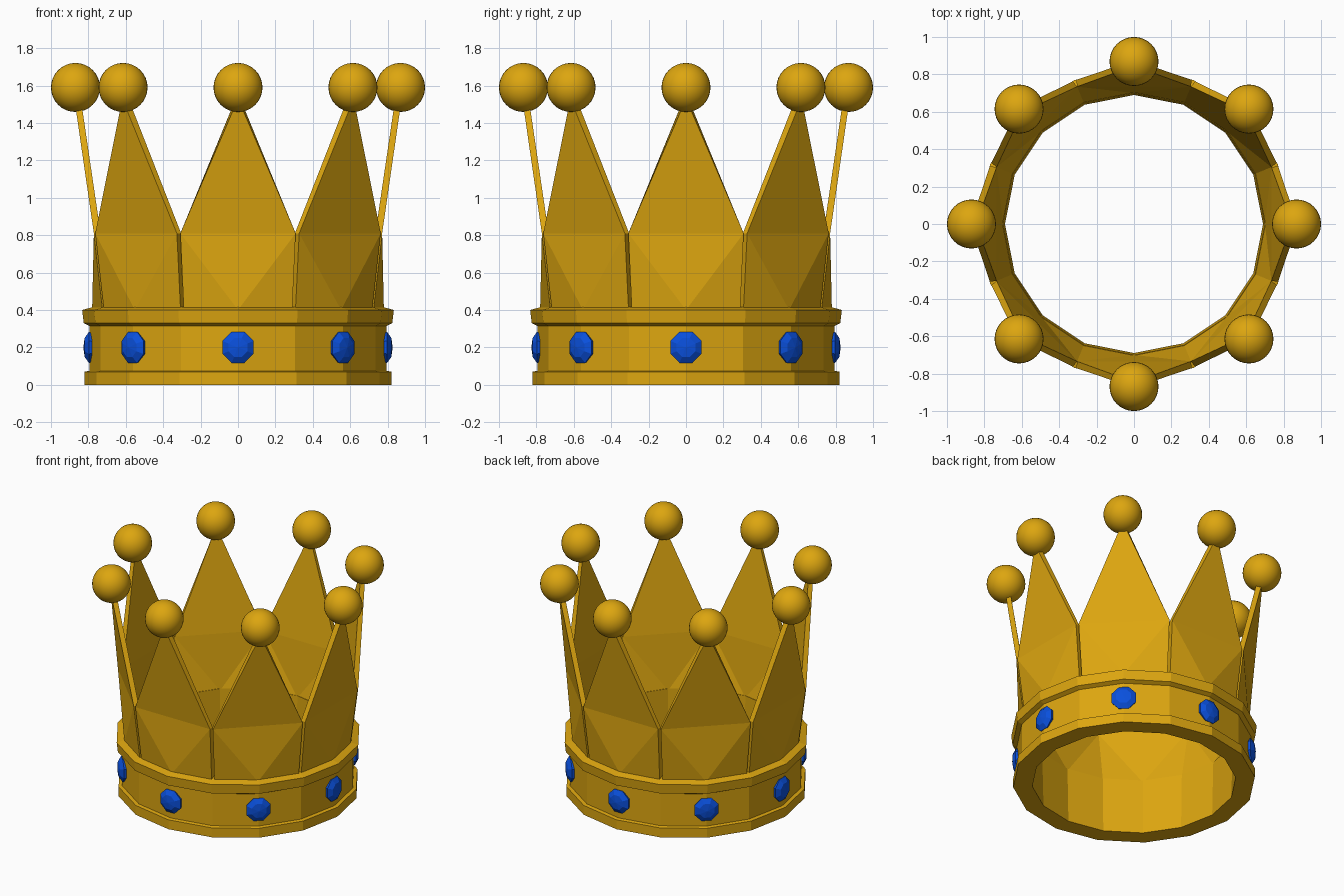
import bpy, bmesh
from math import sin, cos, pi, radians
from mathutils import Matrix, Vector

if "Cube" in bpy.data.objects:
    bpy.data.objects.remove(bpy.data.objects["Cube"])


def material(name, color):
    m = bpy.data.materials.new(name)
    m.diffuse_color = color
    m.use_nodes = True
    m.node_tree.nodes["Principled BSDF"].inputs["Base Color"].default_value = m.diffuse_color
    return m


gold = material("gold", (0.72, 0.38, 0.005, 1))
blue = material("blue_gem", (0.003, 0.08, 0.72, 1))


def finish(name, bm, mat, smooth=False):
    bmesh.ops.recalc_face_normals(bm, faces=bm.faces)
    me = bpy.data.meshes.new(name)
    bm.to_mesh(me)
    bm.free()
    for p in me.polygons:
        p.use_smooth = smooth
    me.materials.append(mat)
    ob = bpy.data.objects.new(name, me)
    bpy.context.collection.objects.link(ob)
    return ob


def polar(deg, r, z):
    return (r * cos(radians(deg)), r * sin(radians(deg)), z)


def bridge(bm, a, b):
    n = len(a)
    for i in range(n):
        bm.faces.new((a[i], a[(i + 1) % n], b[(i + 1) % n], b[i]))


# Band: closed profile swept around 16 sides
profile = [(0.69, 0), (0.82, 0), (0.82, 0.07), (0.795, 0.075), (0.795, 0.315),
           (0.825, 0.33), (0.833, 0.40), (0.78, 0.415), (0.70, 0.415)]
bm = bmesh.new()
rings = [[bm.verts.new(polar(i * 22.5, r, z)) for i in range(16)] for r, z in profile]
for k in range(len(rings)):
    bridge(bm, rings[k], rings[(k + 1) % len(rings)])
finish("band", bm, gold)


# Pointed panel: curved at its base, flat and leaning outward above
def panel_side(bm, half, base, shoulder, tip, tip_z):
    bl, bc, br = [bm.verts.new(polar(a, base, 0.40)) for a in (-half, 0, half)]
    sl, sr = [bm.verts.new(polar(a, shoulder, 0.81)) for a in (-half, half)]
    t = bm.verts.new((tip, 0, tip_z))
    for f in ((bl, bc, sl), (bc, br, sr), (bc, sr, sl), (sl, sr, t)):
        bm.faces.new(f)
    return [bl, bc, br, sr, t, sl]


for i in range(8):
    turn = Matrix.Rotation(i * pi / 4, 4, 'Z')

    bm = bmesh.new()
    outer = panel_side(bm, 21.8, 0.78, 0.83, 0.875, 1.53)
    inner = panel_side(bm, 22.5, 0.70, 0.795, 0.845, 1.56)
    bridge(bm, outer, inner)
    finish("point_panel", bm, gold).matrix_world = turn

    # Ball on the tip
    bm = bmesh.new()
    bmesh.ops.create_uvsphere(bm, u_segments=32, v_segments=16, radius=0.131)
    finish("tip_ball", bm, gold, True).matrix_world = turn @ Matrix.Translation((0.869, 0, 1.59))

    # Faceted eight-sided gem
    bm = bmesh.new()
    loops = []
    for x, r in ((0.765, 0.08), (0.797, 0.09), (0.82, 0.055)):
        loops.append([bm.verts.new((x, r * cos((k + 0.5) * pi / 4), 0.2 + r * sin((k + 0.5) * pi / 4)))
                      for k in range(8)])
    bridge(bm, loops[0], loops[1])
    bridge(bm, loops[1], loops[2])
    bm.faces.new(loops[0])
    top = bm.verts.new((0.827, 0, 0.2))
    for k in range(8):
        bm.faces.new((loops[2][k], loops[2][(k + 1) % 8], top))
    finish("gem", bm, blue).matrix_world = turn
